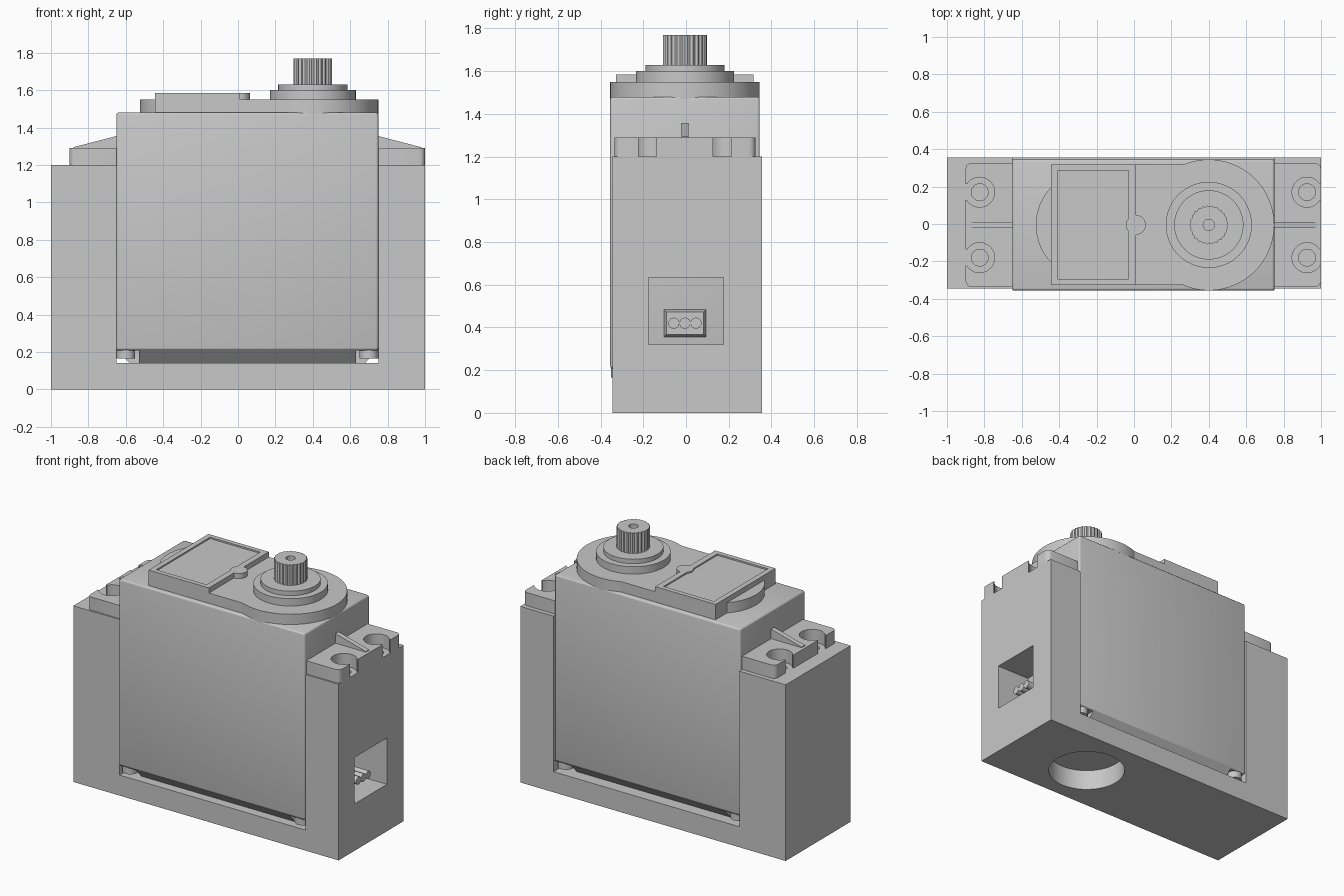
import bpy
import bmesh
import math
from mathutils import Matrix

if "Cube" in bpy.data.objects:
    bpy.data.objects.remove(bpy.data.objects["Cube"], do_unlink=True)

grey = bpy.data.materials.new("light_grey")
grey.use_nodes = True
COLOUR = (0.58, 0.58, 0.58, 1)
grey.diffuse_color = COLOUR
grey.node_tree.nodes["Principled BSDF"].inputs["Base Color"].default_value = COLOUR

MID = -0.005       # servo centre line in y
LEFT, RIGHT = -0.65, 0.75
SHAFT_X = 0.4


def finish(name, bm):
    bmesh.ops.recalc_face_normals(bm, faces=bm.faces)
    mesh = bpy.data.meshes.new(name)
    bm.to_mesh(mesh)
    bm.free()
    mesh.materials.append(grey)
    obj = bpy.data.objects.new(name, mesh)
    bpy.context.collection.objects.link(obj)
    return obj


def activate(obj):
    bpy.ops.object.select_all(action="DESELECT")
    obj.select_set(True)
    bpy.context.view_layer.objects.active = obj


def smooth(obj):
    activate(obj)
    bpy.ops.object.shade_smooth_by_angle(angle=math.radians(30))
    return obj


def box(name, x, y, z, round_upright=0):
    bm = bmesh.new()
    bmesh.ops.create_cube(bm, size=1)
    for v in bm.verts:
        for axis, (low, high) in enumerate((x, y, z)):
            v.co[axis] = low if v.co[axis] < 0 else high
    if round_upright:
        edges = [e for e in bm.edges
                 if abs(e.verts[0].co.z - e.verts[1].co.z) > 0.01]
        bmesh.ops.bevel(bm, geom=edges, offset=round_upright, segments=4,
                        profile=0.5, affect="EDGES")
    return finish(name, bm)


def cylinder(name, x, y, z, radius, sides=64):
    bm = bmesh.new()
    place = Matrix.Translation((x, y, sum(z) / 2))
    bmesh.ops.create_cone(bm, cap_ends=True, segments=sides, radius1=radius,
                          radius2=radius, depth=z[1] - z[0], matrix=place)
    return smooth(finish(name, bm))


def cut(obj, cutters):
    """Subtract each cutter from obj, then discard it."""
    for cutter in cutters:
        cutter.hide_render = True
        activate(obj)
        mod = obj.modifiers.new("cut", "BOOLEAN")
        mod.operation = "DIFFERENCE"
        mod.solver = "EXACT"
        mod.object = cutter
        bpy.ops.object.modifier_apply(modifier=mod.name)
        bpy.data.objects.remove(cutter, do_unlink=True)
    return smooth(obj)


# mounting lug screw positions
lug_x = (LEFT - 0.175, RIGHT + 0.175)
lug_y = (MID - 0.175, MID + 0.175)

# holder: U-shaped block with cable window, bottom hole and screw holes
holder = box("holder", (-1, 1), (-0.345, 0.355), (0, 1.2))
cutters = [
    box("bay_cutter", (LEFT, RIGHT), (-1, 1), (0.14, 2)),
    box("window_cutter", (0.7, 1.2), (-0.175, 0.175), (0.32, 0.635)),
    cylinder("bottom_cutter", SHAFT_X, 0, (-0.1, 0.2), 0.245),
]
cutters += [cylinder("pilot_cutter", x, y, (0.85, 1.3), 0.045, 32)
            for x in lug_x for y in lug_y]
cut(holder, cutters)

# servo case
case = box("servo_case", (LEFT, RIGHT), (-0.355, 0.345), (0.21, 1.48))
bevel = case.modifiers.new("soft_edges", "BEVEL")
bevel.width = 0.012
bevel.segments = 3
activate(case)
bpy.ops.object.modifier_apply(modifier=bevel.name)
smooth(case)

# bottom cover: tapered, with a notch for a screw at each corner
cover = box("bottom_cover", (LEFT, RIGHT), (-0.355, 0.345), (0.142, 0.215))
for v in cover.data.vertices:
    if v.co.z < 0.2:
        v.co.x -= math.copysign(0.07, v.co.x)
        v.co.y -= math.copysign(0.07, v.co.y)
screw_spots = [(x, y) for x in (LEFT + 0.05, RIGHT - 0.05)
               for y in (MID - 0.297, MID + 0.297)]
cut(cover, [box("notch_cutter", (x - 0.07, x + 0.07), (y - 0.07, y + 0.07),
                (0.1, 0.209)) for x, y in screw_spots])
for x, y in screw_spots:
    cylinder("case_screw", x, y, (0.165, 0.23), 0.05, 32)

# mounting lugs with open screw slots and a sloping rib
for side, inner in ((-1, LEFT), (1, RIGHT)):
    outer = inner + side * 0.25
    lug = box("mounting_lug", sorted((inner - side * 0.04, outer)),
              (MID - 0.33, MID + 0.33), (1.2, 1.29), 0.03)
    hole_x = inner + side * 0.175
    cutters = []
    for y in lug_y:
        cutters.append(cylinder("hole_cutter", hole_x, y, (1.1, 1.4), 0.08, 48))
        cutters.append(box("slot_cutter", sorted((hole_x, outer + side * 0.1)),
                           (y - 0.043, y + 0.043), (1.1, 1.4)))
    cut(lug, cutters)
    rib = box("lug_rib", sorted((inner - side * 0.02, inner + side * 0.23)),
              (MID - 0.017, MID + 0.017), (1.27, 1.36))
    for v in rib.data.vertices:
        if v.co.z > 1.3 and abs(v.co.x - inner) > 0.1:
            v.co.z = 1.295

# raised gearbox top
cylinder("gear_housing", SHAFT_X, MID, (1.47, 1.55), 0.35, 96)
box("housing_neck", (-0.44, 0.3), (MID - 0.322, MID + 0.322), (1.47, 1.55))
cylinder("housing_tail", -0.235, MID, (1.47, 1.55), 0.29)
cylinder("cover_tab", 0.01, MID, (1.54, 1.585), 0.053, 32)
cut(box("top_cover", (-0.445, 0.01), (MID - 0.322, MID + 0.322), (1.47, 1.585)),
    [box("recess_cutter", (-0.41, -0.03), (MID - 0.29, MID + 0.29), (1.575, 1.7))])

# output shaft: collars and splined shaft with a screw hole
cylinder("lower_collar", SHAFT_X, MID, (1.54, 1.6), 0.23)
cylinder("upper_collar", SHAFT_X, MID, (1.59, 1.63), 0.185)
bm = bmesh.new()
teeth = 25
ring = []
for i in range(teeth * 2):
    a = math.pi * i / teeth
    r = 0.104 if i % 2 else 0.097
    ring.append(bm.verts.new((SHAFT_X + r * math.cos(a), MID + r * math.sin(a), 1.62)))
base = bm.faces.new(ring)
top = bmesh.ops.extrude_face_region(bm, geom=[base])["geom"]
for v in top:
    if isinstance(v, bmesh.types.BMVert):
        v.co.z = 1.77
if not any(f is not base and len(f.verts) == teeth * 2 and f.calc_center_median().z < 1.65
           for f in bm.faces) and not base.is_valid:
    bm.faces.new(ring)
bmesh.ops.holes_fill(bm, edges=bm.edges, sides=0)
cut(finish("output_shaft", bm),
    [cylinder("shaft_cutter", SHAFT_X, MID, (1.66, 1.9), 0.03, 32)])

# cable strain relief and three wires
relief = box("strain_relief", (0.73, 0.79), (MID - 0.105, MID + 0.105), (0.35, 0.49))
for v in relief.data.vertices:
    if v.co.x > 0.76:
        v.co.y -= math.copysign(0.018, v.co.y - MID)
        v.co.z -= math.copysign(0.018, v.co.z - 0.42)
for i in (-1, 0, 1):
    wire = cylinder("wire", 0, 0, (0.74, 0.95), 0.026, 24)
    wire.data.transform(Matrix.Rotation(math.pi / 2, 4, "Y"))
    wire.location = (0, MID + i * 0.052, 0.42)
